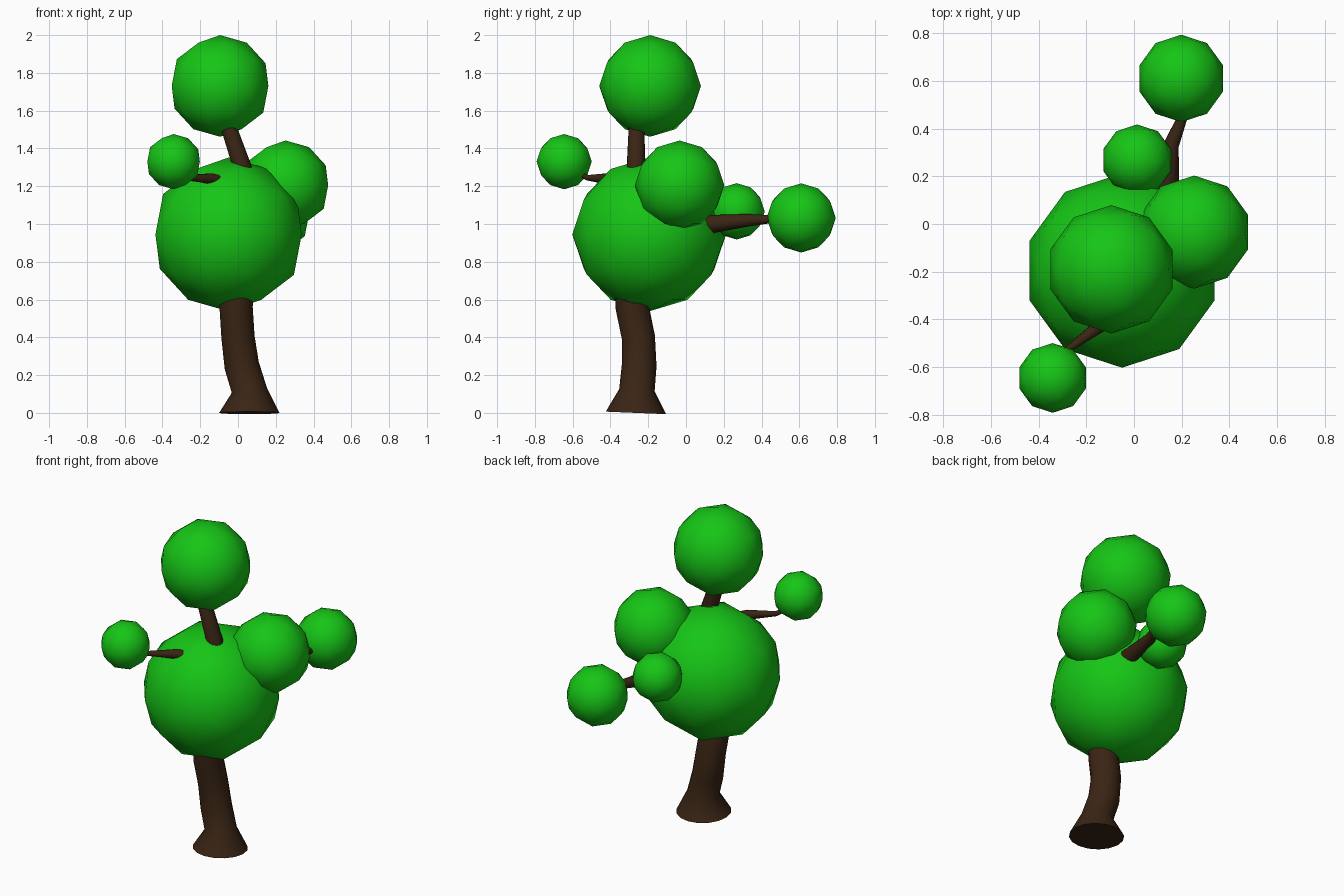
import bpy, bmesh, math
from mathutils import Vector

if "Cube" in bpy.data.objects:
    bpy.data.objects.remove(bpy.data.objects["Cube"])


def material(name, color):
    m = bpy.data.materials.new(name)
    m.diffuse_color = color
    m.use_nodes = True
    m.node_tree.nodes["Principled BSDF"].inputs["Base Color"].default_value = m.diffuse_color
    return m


LEAF = material("leaf_green", (0.008, 0.56, 0.008, 1))
BARK = material("bark_brown", (0.042, 0.018, 0.007, 1))


def leaf_ball(name, center, radius):
    bpy.ops.mesh.primitive_ico_sphere_add(subdivisions=2, radius=radius, location=center)
    ob = bpy.context.object
    ob.name = name
    ob.data.materials.append(LEAF)
    bpy.ops.object.shade_smooth()


def limb(name, path, sides=16):
    """Tapered tube through (x, y, z, radius) points."""
    pts = [Vector(p[:3]) for p in path]
    bm = bmesh.new()
    rings = []
    for i, p in enumerate(pts):
        d0 = (p - pts[i - 1]).normalized() if i else Vector()
        d1 = (pts[i + 1] - p).normalized() if i < len(pts) - 1 else Vector()
        t = (d0 + d1).normalized()
        # x axis as reference keeps the rings from twisting
        v = t.cross(Vector((1, 0, 0))).normalized()
        u = v.cross(t)
        ring = []
        for k in range(sides):
            a = 2 * math.pi * k / sides
            ring.append(bm.verts.new(p + path[i][3] * (u * math.cos(a) + v * math.sin(a))))
        rings.append(ring)
    for a, b in zip(rings, rings[1:]):
        for k in range(sides):
            n = (k + 1) % sides
            bm.faces.new((a[k], a[n], b[n], b[k])).smooth = True
    for ring in (rings[0], rings[-1]):
        for e in bm.faces.new(ring).edges:
            e.smooth = False
    bmesh.ops.recalc_face_normals(bm, faces=bm.faces)
    me = bpy.data.meshes.new(name)
    bm.to_mesh(me)
    bm.free()
    me.materials.append(BARK)
    bpy.context.collection.objects.link(bpy.data.objects.new(name, me))


# Foliage clumps
leaf_ball("main_foliage", (-0.05, -0.195, 0.945), 0.407)
leaf_ball("top_foliage", (-0.095, -0.19, 1.731), 0.269)
leaf_ball("right_foliage", (0.252, -0.034, 1.205), 0.237)
leaf_ball("left_foliage", (-0.341, -0.645, 1.33), 0.146)
leaf_ball("back_foliage", (0.198, 0.61, 1.032), 0.183)
leaf_ball("small_back_foliage", (0.013, 0.268, 1.067), 0.149)

# Flared trunk running up through the crown to the top clump
limb("trunk", [
    (0.06, -0.265, 0.0, 0.16), (0.06, -0.26, 0.12, 0.094),
    (0.02, -0.248, 0.25, 0.092), (0.0, -0.252, 0.4, 0.088),
    (-0.01, -0.285, 0.56, 0.088), (0.0, -0.295, 0.7, 0.08),
    (0.03, -0.28, 1.0, 0.065), (0.03, -0.265, 1.28, 0.05),
    (-0.045, -0.262, 1.5, 0.042), (-0.08, -0.25, 1.6, 0.035)])

# Side branches
limb("left_branch", [
    (0.0, -0.32, 1.2, 0.036), (-0.14, -0.425, 1.24, 0.029),
    (-0.27, -0.52, 1.245, 0.015), (-0.33, -0.6, 1.28, 0.012)], 12)
limb("back_branch", [
    (0.1, 0.0, 0.96, 0.055), (0.14, 0.12, 0.998, 0.05),
    (0.155, 0.33, 1.02, 0.033), (0.2, 0.44, 1.025, 0.022),
    (0.2, 0.54, 1.03, 0.018)], 12)
